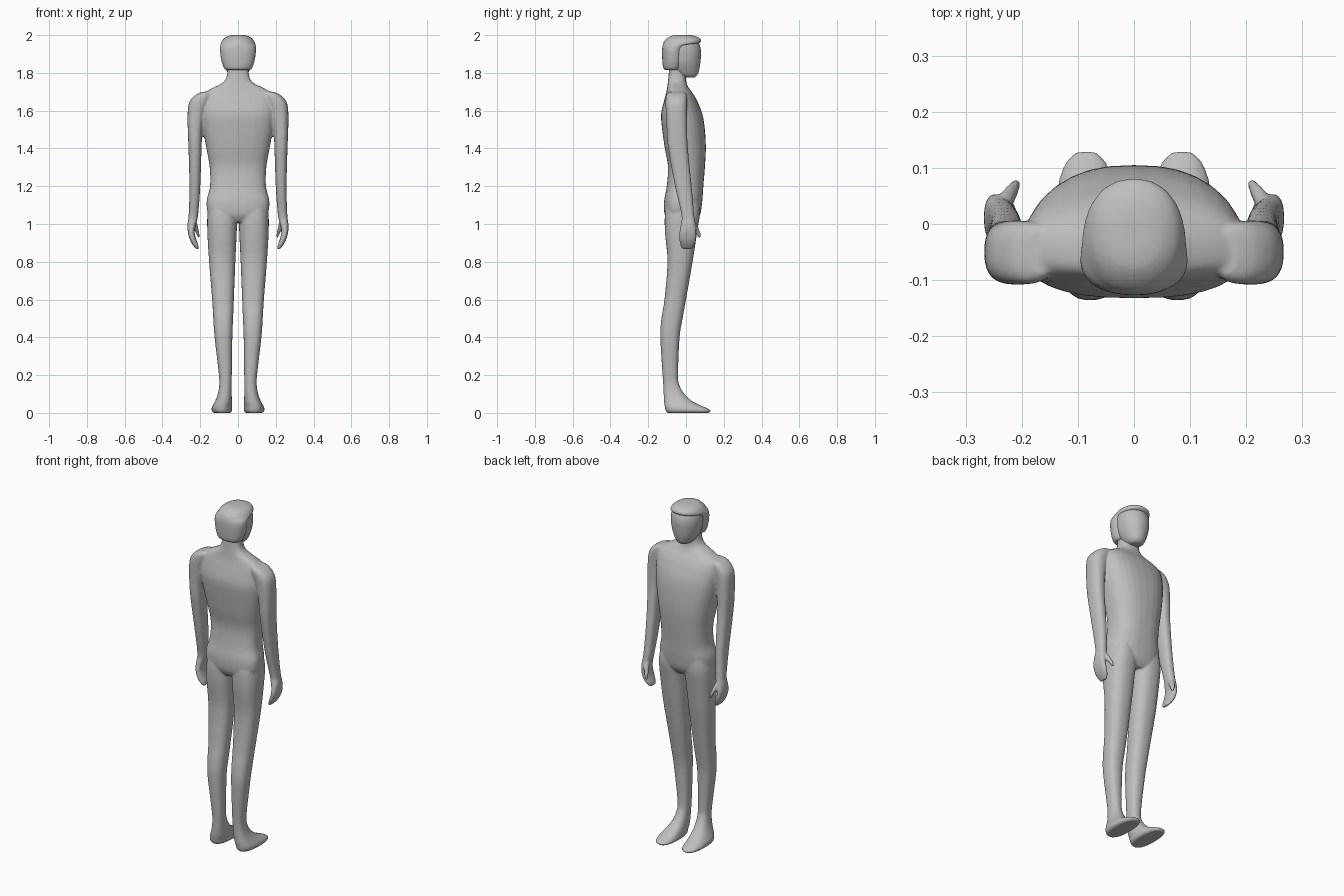
import bpy, bmesh, math

grey = bpy.data.materials.new("plain grey")
grey.diffuse_color = (0.52, 0.52, 0.52, 1)


def spline(rows, steps=4):
    """Catmull-Rom interpolation through rows of section numbers."""
    out = []
    for i in range(len(rows) - 1):
        a, b = rows[max(i - 1, 0)], rows[i]
        c, d = rows[i + 1], rows[min(i + 2, len(rows) - 1)]
        for s in range(steps):
            t = s / steps
            out.append([0.5 * (2 * q + (r - p) * t + (2 * p - 5 * q + 4 * r - w) * t * t
                               + (3 * q - p - 3 * r + w) * t ** 3)
                        for p, q, r, w in zip(a, b, c, d)])
    out.append(list(rows[-1]))
    return out


def loft(bm, rows, side=1, wide=0.5, power=2.3, n=32):
    """Skin rounded sections (z, x0, x1, y0, y1); wide = where along y they are widest."""
    rings = []
    for z, x0, x1, y0, y1 in spline(rows):
        cx, hx = (x0 + x1) / 2, (x1 - x0) / 2
        cy = y0 + (y1 - y0) * wide
        ring = []
        for k in range(n):
            a = 2 * math.pi * k / n
            c, s = math.cos(a), math.sin(a)
            x = cx + hx * math.copysign(abs(c) ** (2 / power), c)
            y = cy + (y1 - cy if s > 0 else cy - y0) * math.copysign(abs(s) ** (2 / power), s)
            ring.append(bm.verts.new((x * side, y, z)))
        rings.append(ring)
    faces = [bm.faces.new(rings[0]), bm.faces.new(rings[-1])]
    for r, q in zip(rings, rings[1:]):
        for k in range(n):
            faces.append(bm.faces.new((r[k], r[(k + 1) % n], q[(k + 1) % n], q[k])))
    bmesh.ops.recalc_face_normals(bm, faces=faces)


def finish(bm, name, voxel, smooth):
    me = bpy.data.meshes.new(name)
    bm.to_mesh(me)
    bm.free()
    me.materials.append(grey)
    ob = bpy.data.objects.new(name, me)
    bpy.context.collection.objects.link(ob)
    m = ob.modifiers.new("merge", 'REMESH')
    m.mode = 'VOXEL'
    m.voxel_size = voxel
    m.use_smooth_shade = True
    m = ob.modifiers.new("soften", 'SMOOTH')
    m.iterations = smooth
    m.factor = 0.5
    return ob


def sym(z, hx, y0, y1):
    return (z, -hx, hx, y0, y1)


# body: torso and neck, legs with feet, arms with hands
body = bmesh.new()
loft(body, [sym(1.01, .10, -.09, .05), sym(1.05, .155, -.113, .075), sym(1.12, .166, -.116, .086),
            sym(1.2, .148, -.102, .092), sym(1.3, .15, -.095, .1), sym(1.4, .167, -.112, .105),
            sym(1.5, .186, -.126, .1), sym(1.58, .197, -.132, .087), sym(1.65, .2, -.117, .06),
            sym(1.69, .185, -.106, .037), sym(1.72, .135, -.1, .015), sym(1.75, .078, -.096, .002),
            sym(1.79, .058, -.092, 0), sym(1.85, .056, -.088, 0)], wide=.38, power=2.5)
leg = [(0, .04, .13, -.1, .12), (.012, .031, .14, -.108, .132), (.03, .032, .138, -.112, .1),
       (.055, .032, .125, -.116, .045), (.09, .033, .11, -.118, 0), (.14, .034, .1, -.12, -.032),
       (.2, .033, .101, -.124, -.042), (.4, .03, .124, -.136, -.034), (.5, .026, .131, -.13, -.018),
       (.6, .022, .137, -.114, 0), (.8, .014, .153, -.098, .035), (.95, .007, .162, -.111, .058),
       (1.05, .004, .162, -.112, .073), (1.12, .015, .15, -.1, .07)]
arm = [(.868, .207, .222, -.02, .03), (.89, .211, .24, -.03, .045), (.92, .222, .256, -.035, .053),
       (.96, .23, .266, -.034, .054), (1.0, .222, .267, -.027, .05), (1.05, .211, .261, -.024, .043),
       (1.2, .2, .257, -.058, .03), (1.4, .193, .262, -.094, .01), (1.5, .188, .266, -.102, .006),
       (1.6, .17, .266, -.107, .006), (1.65, .15, .255, -.108, .006), (1.685, .14, .222, -.104, .002),
       (1.7, .14, .185, -.09, -.01)]
thumb = [(.928, .203, .212, .064, .08), (.95, .204, .222, .052, .078),
         (.98, .211, .236, .032, .066), (1.02, .22, .25, .01, .045)]
for side in (-1, 1):
    loft(body, leg, side, power=2.4)
    loft(body, arm, side, power=2.5)
    loft(body, thumb, side, power=2)
finish(body, "body", .0055, 5)

# face, with a tapering chin
face = bmesh.new()
loft(face, [sym(1.775, .03, -.01, .045), sym(1.79, .048, -.05, .061), sym(1.82, .065, -.08, .071),
            sym(1.86, .08, -.095, .077), sym(1.91, .087, -.1, .08), sym(1.95, .085, -.1, .072),
            sym(1.975, .07, -.09, .055)], wide=.45, power=2.1)
finish(face, "face", .005, 3)

# hair cap: covers the back and sides, reaches forward above the brow
hair = bmesh.new()
loft(hair, [sym(1.815, .062, -.11, -.035), sym(1.825, .074, -.12, -.022), sym(1.86, .087, -.125, -.012),
            sym(1.91, .095, -.127, -.006), sym(1.94, .095, -.125, .01), sym(1.955, .092, -.121, .065),
            sym(1.967, .086, -.116, .081), sym(1.983, .074, -.1, .074), sym(1.996, .05, -.078, .045),
            sym(2.001, .022, -.05, .01)], wide=.5, power=2.2)
finish(hair, "hair", .005, 3)
